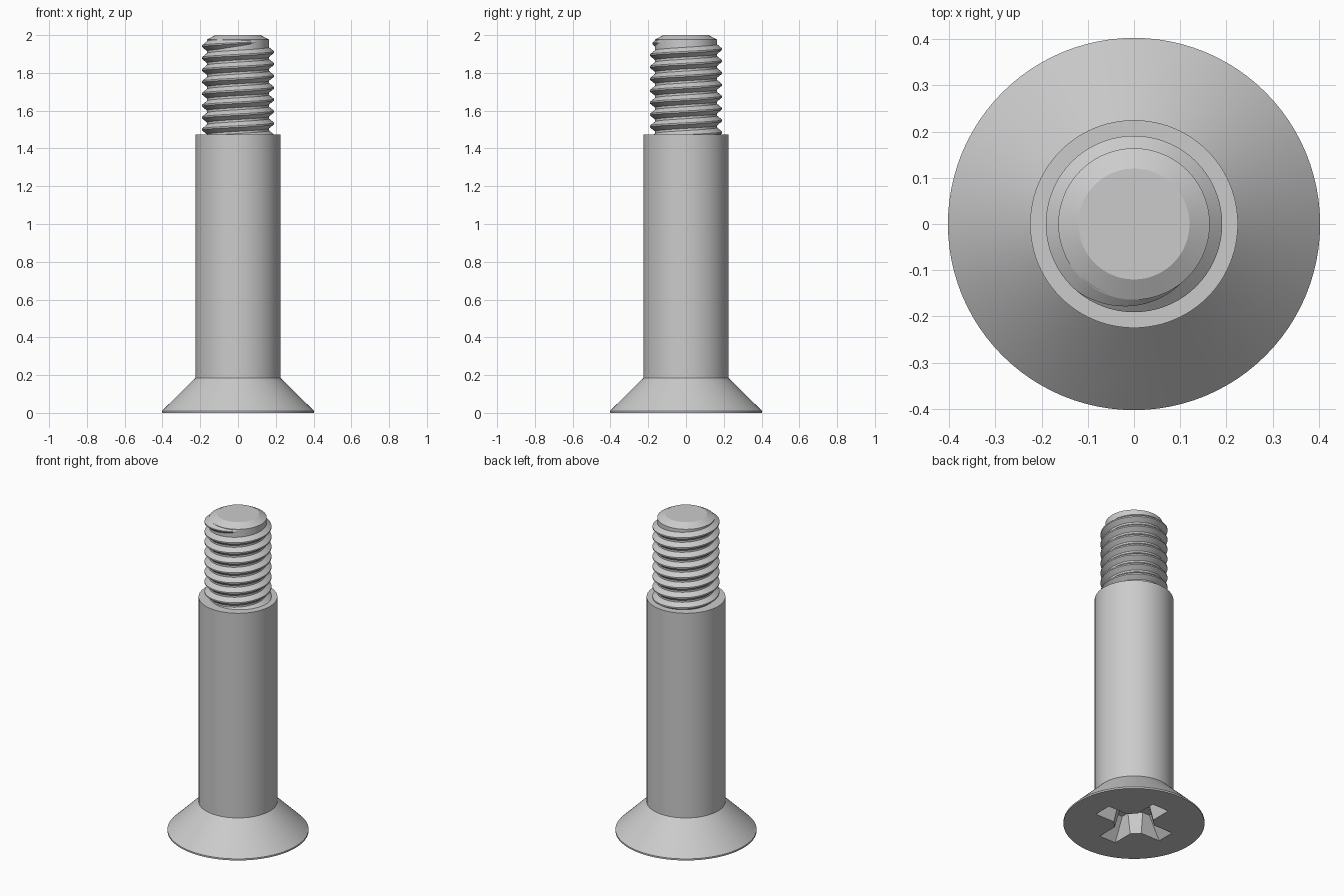
import bpy, bmesh, math
from mathutils import Vector, Matrix

cube = bpy.data.objects.get("Cube")
if cube:
    bpy.data.objects.remove(cube, do_unlink=True)

# Material
steel = bpy.data.materials.new("grey steel")
steel.use_nodes = True
grey = (0.6, 0.6, 0.6, 1)
steel.diffuse_color = grey
steel.node_tree.nodes["Principled BSDF"].inputs["Base Color"].default_value = grey


def finish(name, bm):
    bmesh.ops.recalc_face_normals(bm, faces=bm.faces)
    mesh = bpy.data.meshes.new(name)
    bm.to_mesh(mesh)
    bm.free()
    mesh.materials.append(steel)
    obj = bpy.data.objects.new(name, mesh)
    bpy.context.collection.objects.link(obj)
    return obj


def skin(bm, rings, closed=False):
    """Join successive rings of points with quads and cap both ends."""
    rings = [[bm.verts.new(p) for p in ring] for ring in rings]
    n = len(rings[0])
    for a, b in zip(rings, rings[1:]):
        for i in range(n):
            j = (i + 1) % n
            bm.faces.new((a[i], a[j], b[j], b[i]))
    bm.faces.new(rings[0])
    bm.faces.new(rings[-1])


def smooth(obj):
    bpy.ops.object.select_all(action='DESELECT')
    obj.select_set(True)
    bpy.context.view_layer.objects.active = obj
    bpy.ops.object.shade_smooth_by_angle(angle=math.radians(25))


def circle(radius, z, n=96):
    return [(radius * math.cos(math.tau * i / n),
             radius * math.sin(math.tau * i / n), z) for i in range(n)]


# Countersunk head, plain shank and chamfered threaded core, turned as one body
profile = [(0.403, 0), (0.403, 0.01), (0.225, 0.185), (0.225, 1.475),
           (0.164, 1.475), (0.164, 1.976), (0.12, 2.0)]
bm = bmesh.new()
skin(bm, [circle(r, z) for r, z in profile])
body = finish("screw_body", bm)


# Tapered cross recess in the underside of the head
def cross(length, half, corner, z):
    arm = [(corner, -half), (length, -half), (length, half), (corner, half)]
    return [Matrix.Rotation(k * math.pi / 2, 3, 'Z') @ Vector((x, y, z))
            for k in range(4) for x, y in arm]


bm = bmesh.new()
skin(bm, [cross(0.244, 0.06, 0.103, -0.01), cross(0.14, 0.03, 0.09, 0.12)])
cutter = finish("recess_cutter", bm)
cutter.hide_render = True
cutter.hide_set(True)

cut = body.modifiers.new("recess", 'BOOLEAN')
cut.operation = 'DIFFERENCE'
cut.solver = 'EXACT'
cut.object = cutter
bpy.context.view_layer.objects.active = body
bpy.ops.object.modifier_apply(modifier=cut.name)
bpy.data.objects.remove(cutter, do_unlink=True)
smooth(body)

# Right-hand helical thread, fading into the core at its upper end
pitch, steps = 0.063, 72
end_angle = math.radians(-40)
section = [(0.16, -0.029), (0.191, -0.004), (0.191, 0.004), (0.16, 0.029)]
rings = []
total = int(8.3 * steps)
for i in range(total + 1):
    turn = (i - total) / steps
    angle = end_angle + math.tau * turn
    z = 1.966 + pitch * turn
    height = min(1, max(0.05, -turn / 0.25))
    rings.append([((0.16 + (r - 0.16) * height) * math.cos(angle),
                   (0.16 + (r - 0.16) * height) * math.sin(angle),
                   z + dz * (0.3 + 0.7 * height)) for r, dz in section])
bm = bmesh.new()
skin(bm, rings)
smooth(finish("screw_thread", bm))
